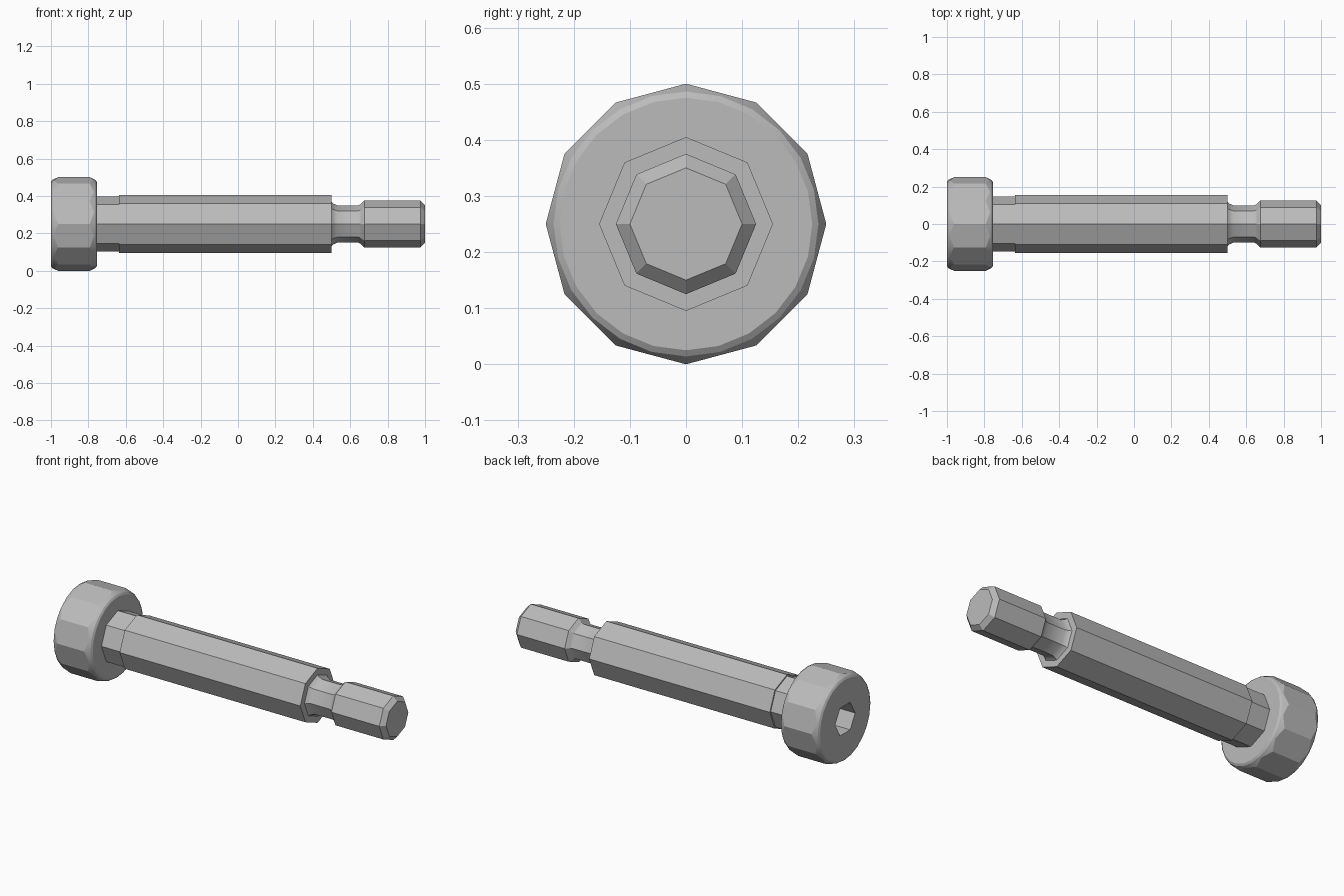
import bpy, bmesh
from math import sin, cos, pi, radians

cube = bpy.data.objects.get("Cube")
if cube:
    bpy.data.objects.remove(cube)

steel = bpy.data.materials.new("grey steel")
steel.use_nodes = True
GREY = (0.5, 0.5, 0.5, 1)
steel.diffuse_color = GREY
steel.node_tree.nodes["Principled BSDF"].inputs["Base Color"].default_value = GREY
AXIS_Z = 0.25


def loft(name, rings, sides, angle):
    """Join rings along x; each ring gives (x, radius) for a corner index."""
    bm = bmesh.new()
    loops = []
    for ring in rings:
        loop = []
        for i in range(sides):
            x, r = ring(i)
            a = 2 * pi * i / sides
            loop.append(bm.verts.new((x, r * sin(a), AXIS_Z + r * cos(a))))
        loops.append(loop)
    for a, b in zip(loops, loops[1:]):
        for i in range(sides):
            j = (i + 1) % sides
            bm.faces.new((a[i], a[j], b[j], b[i]))
    bm.faces.new(loops[0])
    bm.faces.new(loops[-1])
    bmesh.ops.recalc_face_normals(bm, faces=bm.faces)
    mesh = bpy.data.meshes.new(name)
    bm.to_mesh(mesh)
    bm.free()
    mesh.materials.append(steel)
    obj = bpy.data.objects.new(name, mesh)
    bpy.context.collection.objects.link(obj)
    bpy.context.view_layer.objects.active = obj
    obj.select_set(True)
    bpy.ops.object.shade_smooth_by_angle(angle=radians(angle))
    obj.select_set(False)
    return obj


def turned(name, profile, angle=30):
    """Eight-sided turned part from (x, radius) pairs."""
    return loft(name, [lambda i, p=p: p for p in profile], 8, angle)


def round_ring(x, r):
    return lambda i: (x, r)


def side_ring(x, inward):
    """Twelve-sided outline whose corners are cut deeper than its flats."""
    return lambda i: ((x + 0.022 * inward, 0.25) if i % 2 == 0
                      else (x, 0.25 * cos(pi / 12)))


def hex_ring(x, r):
    """Hexagon with corners on the y axis, sampled every 15 degrees."""
    return lambda i: (x, r * cos(pi / 6) / cos((i % 4) * pi / 12 - pi / 6)
                      if (i + 2) % 4 else r)


def socket_ring(x, r):
    # Corners fall at indices 2, 6, 10 ...
    return lambda i: (x, r * cos(pi / 6) / cos(((i + 2) % 4) * pi / 12 - pi / 6))


# Head with rounded rims and a hexagonal socket
loft("head", [
    socket_ring(-0.87, 0.09),
    socket_ring(-1.0, 0.09),
    round_ring(-1.0, 0.225),
    round_ring(-0.993, 0.236),
    side_ring(-0.985, 1),
    side_ring(-0.77, -1),
    round_ring(-0.762, 0.236),
    round_ring(-0.755, 0.225),
], 24, 28)

# Undercut between head and shoulder
turned("head_neck", [(-0.76, 0.147), (-0.63, 0.147)])

# Long shoulder
turned("shoulder", [(-0.635, 0.155), (0.5, 0.155)])

# Narrow relief with flared ends
turned("thread_relief", [(0.498, 0.12), (0.508, 0.11), (0.53, 0.1),
                         (0.645, 0.1), (0.655, 0.105), (0.675, 0.122)])

# Threaded end with chamfered tip
turned("threaded_end", [(0.65, 0.1), (0.675, 0.125), (0.975, 0.125), (1.0, 0.1)])
